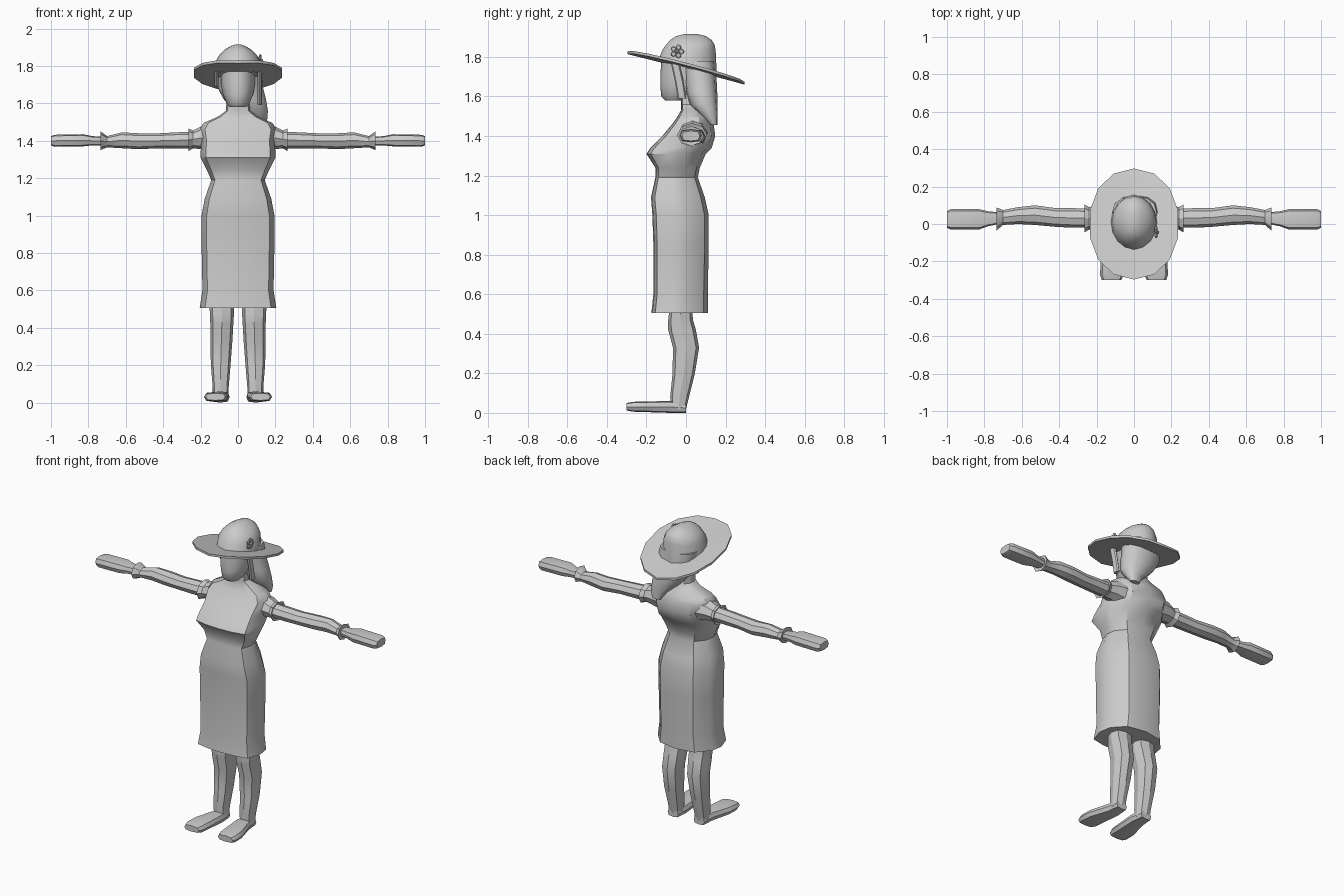
import bpy
import bmesh
from math import sin, cos, pi, radians, copysign
from mathutils import Vector

cube = bpy.data.objects.get("Cube")
if cube:
    bpy.data.objects.remove(cube, do_unlink=True)

grey = bpy.data.materials.new("plain grey")
grey.use_nodes = True
colour = (0.6, 0.6, 0.6, 1)
grey.diffuse_color = colour
grey.node_tree.nodes["Principled BSDF"].inputs["Base Color"].default_value = colour


def finish(name, bm, angle=32):
    """Turn a bmesh into a shaded object."""
    bmesh.ops.recalc_face_normals(bm, faces=bm.faces)
    mesh = bpy.data.meshes.new(name)
    bm.to_mesh(mesh)
    bm.free()
    mesh.materials.append(grey)
    obj = bpy.data.objects.new(name, mesh)
    bpy.context.collection.objects.link(obj)
    bpy.ops.object.select_all(action="DESELECT")
    obj.select_set(True)
    bpy.context.view_layer.objects.active = obj
    bpy.ops.object.shade_smooth_by_angle(angle=radians(angle))
    return obj


def loft(name, rings, angle=32):
    """Skin a row of rings with equal point counts and cap both ends."""
    bm = bmesh.new()
    rows = [[bm.verts.new(p) for p in ring] for ring in rings]
    count = len(rows[0])
    for low, high in zip(rows, rows[1:]):
        for i in range(count):
            j = (i + 1) % count
            bm.faces.new((low[i], low[j], high[j], high[i]))
    bm.faces.new(rows[0])
    bm.faces.new(rows[-1])
    return finish(name, bm, angle)


def oval(count, power=1.0, turn=0.0):
    """Unit oval; a power below one makes it boxier."""
    points = []
    for i in range(count):
        a = 2 * pi * i / count + turn
        c, s = cos(a), sin(a)
        points.append((copysign(abs(c) ** power, c), copysign(abs(s) ** power, s)))
    return points


def upright(shape, x0, x1, y0, y1, z):
    """Ring lying flat at height z between the given limits."""
    return [Vector(((x0 + x1) / 2 + (x1 - x0) / 2 * u,
                    (y0 + y1) / 2 + (y1 - y0) / 2 * v, z)) for u, v in shape]


def across(shape, side, x, y0, y1, z0, z1):
    """Ring facing sideways, for the arms."""
    return [Vector((side * x, (y0 + y1) / 2 + (y1 - y0) / 2 * u,
                    (z0 + z1) / 2 + (z1 - z0) / 2 * v)) for u, v in shape]


# Dress, shoulders and neck: a broad front panel with narrow sides
half = [(0, -1), (.45, -.97), (.86, -.86), (1, -.25), (.94, .3), (.6, .85), (0, 1)]
body = half + [(-u, v) for u, v in reversed(half[1:-1])]
levels = [  # height, half width, front, back
    (.505, .205, -.175, .11), (.6, .19, -.165, .11), (.85, .195, -.165, .115),
    (1, .195, -.17, .115), (1.09, .178, -.177, .095), (1.19, .143, -.155, .06),
    (1.24, .165, -.155, .07), (1.31, .2, -.2, .1), (1.34, .2, -.18, .13),
    (1.4, .195, -.12, .148), (1.46, .205, -.07, .14), (1.495, .185, -.045, .125),
    (1.53, .105, -.025, .1), (1.56, .065, -.025, .085), (1.66, .058, -.025, .08)]
loft("dress_and_neck", [upright(body, -w, w, f, b, z) for z, w, f, b in levels], 35)

# Arms, sleeves and legs on both sides
eight = oval(8)
boxy = oval(8, .6)
for side, label in ((1, "left"), (-1, "right")):
    sleeve = [(.13, -.04, .11, 1.34, 1.49), (.2, -.035, .1, 1.355, 1.475),
              (.24, -.03, .09, 1.36, 1.455), (.265, -.045, .105, 1.345, 1.465),
              (.255, -.02, .085, 1.365, 1.445)]
    loft(label + "_sleeve", [across(eight, side, *r) for r in sleeve])
    arm = [(.2, -.02, .08, 1.36, 1.45), (.33, -.02, .085, 1.36, 1.445),
           (.42, -.015, .085, 1.36, 1.44), (.53, -.005, .1, 1.355, 1.44),
           (.62, 0, .09, 1.36, 1.445), (.7, -.005, .075, 1.365, 1.425),
           (.735, -.035, .088, 1.35, 1.45), (.73, 0, .06, 1.375, 1.425)]
    loft(label + "_arm", [across(eight, side, *r) for r in arm])
    hand = [(.7, .005, .06, 1.375, 1.42), (.78, -.012, .068, 1.375, 1.425),
            (.83, -.03, .08, 1.37, 1.435), (.98, -.03, .08, 1.368, 1.432),
            (1, -.02, .07, 1.375, 1.425)]
    loft(label + "_hand", [across(boxy, side, *r) for r in hand])

    leg = [(.02, .05, .135, -.072, .0), (.08, .05, .135, -.08, .015),
           (.2, .04, .145, -.068, .045), (.33, .03, .148, -.066, .066),
           (.42, .025, .148, -.09, .05), (.47, .022, .15, -.09, .035),
           (.56, .02, .155, -.08, .03)]
    rings = []
    for z, inner, outer, front, back in leg:
        ring = upright(oval(8, .75), inner, outer, front, back, z)
        rings.append([Vector((side * p.x, p.y, p.z)) for p in ring])
    loft(label + "_leg", rings, 28)

    # Foot, splaying outward toward the toes
    foot = [(.0, .055, .13, .0, .05), (-.08, .045, .14, .0, .06),
            (-.2, .05, .178, .004, .058), (-.27, .055, .182, .006, .056),
            (-.3, .068, .172, .012, .05)]
    rings = [[(side * ((a + b) / 2 + (b - a) / 2 * u), y,
               (low + high) / 2 + (high - low) / 2 * v) for u, v in boxy]
             for y, a, b, low, high in foot]
    loft(label + "_foot", rings, 28)

# Head with a narrow chin
face = [(1.58, .045, -.105, -.01), (1.6, .062, -.125, .04), (1.65, .082, -.13, .09),
        (1.7, .09, -.13, .11), (1.78, .09, -.125, .12)]
loft("head", [upright(oval(12), -w, w, f, b, z) for z, w, f, b in face], 40)

# Hair, falling behind the neck toward the left shoulder
hair = [(1.455, .08, .14, .125, .158), (1.5, .05, .155, .08, .16),
        (1.56, -.02, .16, .02, .16), (1.62, -.075, .15, -.0, .158),
        (1.68, -.108, .135, -.01, .155), (1.78, -.118, .122, -.03, .148)]
loft("hair", [upright(oval(12, .85), *r[1:], r[0]) for r in hair], 40)
for side, length in ((1, .18), (-1, .08)):
    top, bottom = 1.77, 1.77 - length
    strand = [upright(eight, side * .115 - .012, side * .115 + .012, y - .022, y + .022, z)
              for z, y in ((bottom, -.02), ((top + bottom) / 2, -.035), (top, -.055))]
    loft(label + "_lock" if side < 0 else "left_lock", strand)


# Hat, with the whole brim tilted down to the back
def tilt(y):
    return 1.745 - .26 * y


brim = oval(14, .95, pi / 14 * 7)
rings = []
for scale, lift in ((.35, -.006), (1, -.008), (1, .006), (.35, .012)):
    ring = []
    for u, v in brim:
        x, y = .242 * scale * u, .297 * scale * v
        ring.append((x, y, tilt(y) + lift + .02 * scale * abs(u)))
    rings.append(ring)
loft("hat_brim", rings)

# Crown: the lower ring follows the brim, the top is rounded
crown = oval(16)
rings = [[(p.x, p.y, tilt(p.y)) for p in upright(crown, -.125, .125, -.14, .156, 0)]]
dome = [(1.83, .117, -.122, .15), (1.862, .098, -.1, .144), (1.885, .075, -.08, .13),
        (1.905, .042, -.05, .1), (1.915, .015, -.01, .06)]
rings += [upright(crown, -w, w, f, b, z) for z, w, f, b in dome]
loft("hat_crown", rings, 40)

# Small flower on the left of the hat
centre = Vector((.118, -.045, 1.828))
bm = bmesh.new()
for i in range(5):
    a = 2 * pi * i / 5
    made = bmesh.ops.create_icosphere(bm, subdivisions=1, radius=.015)["verts"]
    bmesh.ops.scale(bm, verts=made, vec=(.6, 1, 1))
    bmesh.ops.translate(bm, verts=made, vec=centre + Vector((0, cos(a), sin(a))) * .022)
made = bmesh.ops.create_icosphere(bm, subdivisions=1, radius=.012)["verts"]
bmesh.ops.translate(bm, verts=made, vec=centre + Vector((.006, 0, 0)))
finish("hat_flower", bm)
